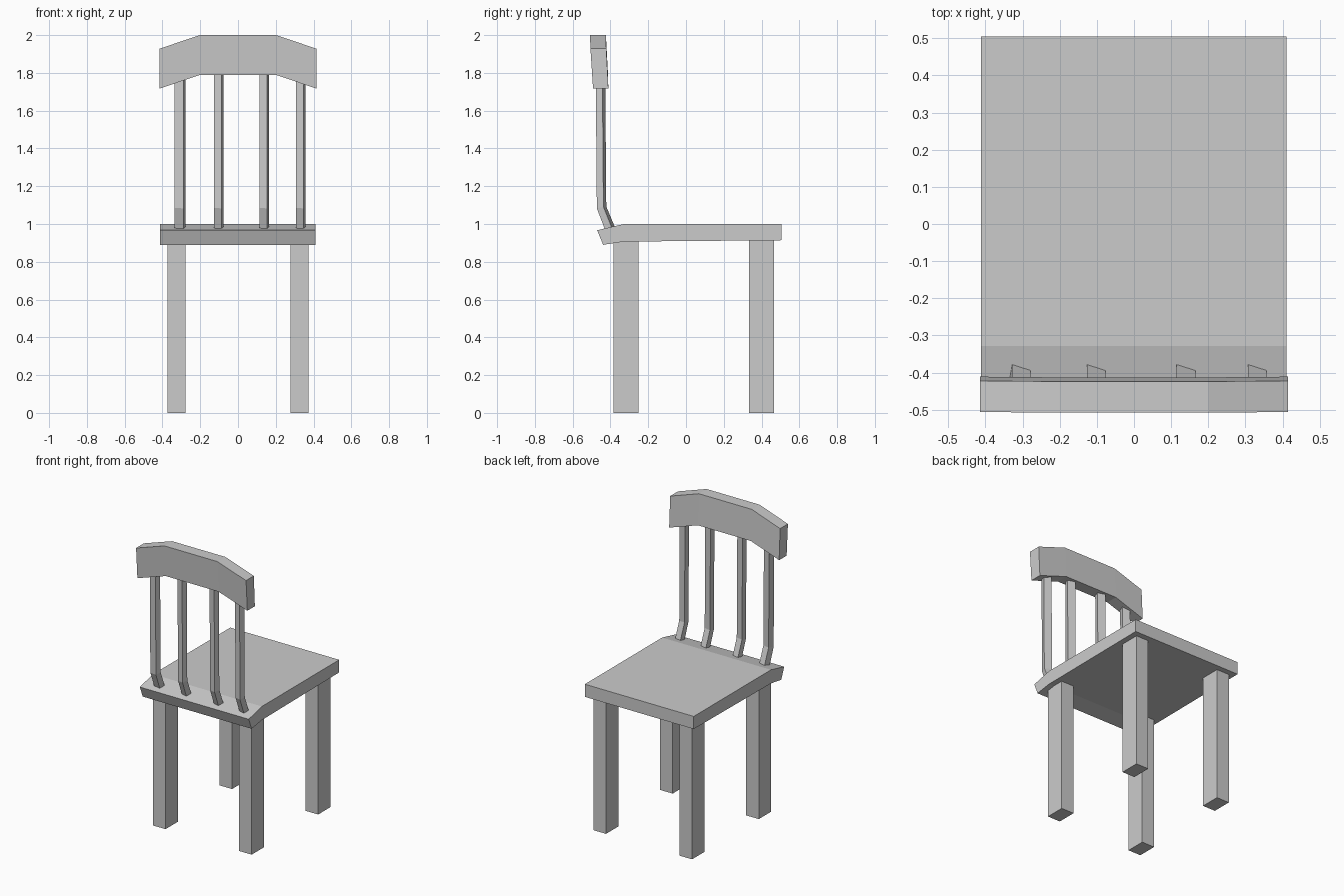
import bpy
import bmesh

if "Cube" in bpy.data.objects:
    bpy.data.objects.remove(bpy.data.objects["Cube"])


def make_object(name, rings):
    """Skin a closed solid through a list of matching cross-section rings."""
    bm = bmesh.new()
    loops = [[bm.verts.new(p) for p in ring] for ring in rings]
    n = len(loops[0])
    for a, b in zip(loops, loops[1:]):
        for i in range(n):
            j = (i + 1) % n
            bm.faces.new((a[i], a[j], b[j], b[i]))
    bm.faces.new(loops[0])
    bm.faces.new(loops[-1])
    bmesh.ops.recalc_face_normals(bm, faces=bm.faces)
    mesh = bpy.data.meshes.new(name)
    bm.to_mesh(mesh)
    bm.free()
    obj = bpy.data.objects.new(name, mesh)
    bpy.context.collection.objects.link(obj)
    return obj


def box(name, x0, x1, y0, y1, z0, z1):
    outline = [(x0, y0), (x1, y0), (x1, y1), (x0, y1)]
    return make_object(name, [[(x, y, z) for x, y in outline] for z in (z0, z1)])


# Seat: side profile with a drooping spindle edge, extruded across x
seat_profile = [(0.505, 1.0), (-0.328, 1.0), (-0.47, 0.967),
                (-0.439, 0.89), (-0.328, 0.907), (0.505, 0.914)]
make_object("seat", [[(x, y, z) for y, z in seat_profile] for x in (-0.412, 0.41)])

# Four square-cut legs
for label, y0, y1 in (("front_leg", -0.384, -0.252), ("rear_leg", 0.333, 0.467)):
    box(label + "_left", -0.373, -0.278, y0, y1, 0, 0.918)
    box(label + "_right", 0.277, 0.372, y0, y1, 0, 0.918)

# Top rail: three-segment arch, leaning slightly
rail_low = [(-0.492, -0.411, 1.717), (-0.494, -0.413, 1.79)]
rail_rings = []
for x in (-0.415, -0.2, 0.2, 0.415):
    front, back, z = rail_low[abs(x) < 0.3]
    rail_rings.append([(x, front, z), (x, back, z),
                       (x, back - 0.011, z + 0.211), (x, front - 0.014, z + 0.211)])
make_object("top_rail", rail_rings)

# Spindles: skewed four-sided bars bent just above the seat
section = [(-0.025, 0.025), (0.025, 0.01), (0.014, -0.025), (-0.025, -0.018)]
# path: y, z, tilt of the section
path = [(-0.396, 0.96, 0.4), (-0.447, 1.088, 0.2), (-0.453, 1.81, 0.0)]
for i, (cx, extra) in enumerate(((-0.303, 0.008), (-0.102, 0), (0.14, 0), (0.332, 0))):
    rings = []
    for y, z, tilt in path:
        ring = []
        for k, (dx, dy) in enumerate(section):
            wide = -extra if k == 3 else 0
            ring.append((cx + dx + wide, y + dy, z + dy * tilt))
        rings.append(ring)
    make_object("spindle_%d" % (i + 1), rings)
